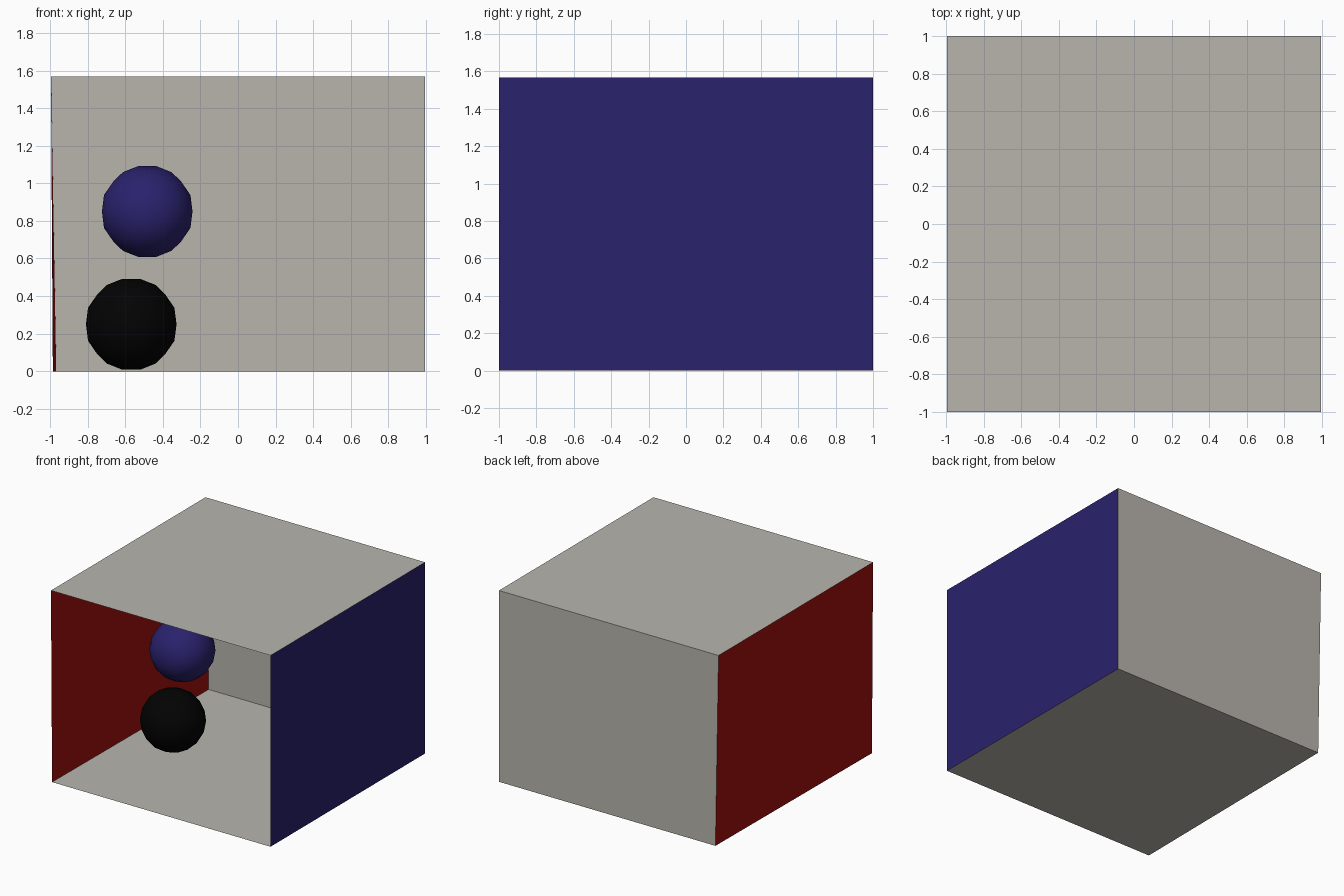
import bpy, bmesh, math
from mathutils import Color, Matrix

if "Cube" in bpy.data.objects:
    bpy.data.objects.remove(bpy.data.objects["Cube"])


def material(name, rgb):
    # display colours converted to linear
    mat = bpy.data.materials.new(name)
    mat.diffuse_color = (*Color(rgb).from_srgb_to_scene_linear(), 1)
    mat.use_nodes = True
    mat.node_tree.nodes["Principled BSDF"].inputs["Base Color"].default_value = mat.diffuse_color
    return mat


GREY = material("warm_grey", (0.725, 0.71, 0.68))
RED = material("red", (0.63, 0.065, 0.05))
BLUE = material("blue", (0.161, 0.133, 0.427))
BLACK = material("black", (0.01, 0.01, 0.01))


def add_object(name, mesh, mat):
    mesh.materials.append(mat)
    obj = bpy.data.objects.new(name, mesh)
    bpy.context.collection.objects.link(obj)
    return obj


def panel(name, corners, mat):
    mesh = bpy.data.meshes.new(name)
    mesh.from_pydata(corners, [], [tuple(range(len(corners)))])
    add_object(name, mesh, mat)


def ball(name, location, radius, mat):
    # icosahedron with each edge split in three, pushed out to a sphere
    bm = bmesh.new()
    bmesh.ops.create_icosphere(bm, subdivisions=1, radius=1)
    bmesh.ops.subdivide_edges(bm, edges=bm.edges[:], cuts=2, use_grid_fill=True)
    for v in bm.verts:
        v.co = v.co.normalized() * radius
    bm.transform(Matrix.Rotation(math.radians(-31.7), 4, 'Y'))
    for f in bm.faces:
        f.smooth = True
    mesh = bpy.data.meshes.new(name)
    bm.to_mesh(mesh)
    bm.free()
    add_object(name, mesh, mat).location = location


# Room corners: the left wall leans outward slightly
W, H = 0.995, 1.567
flf, flb = (-0.985, -1, 0), (-0.967, 1, 0)      # floor, left front / back
frf, frb = (W, -1, 0), (W, 1, 0)                # floor, right front / back
clf, clb = (-W, -1, H), (-W, 1, H)              # ceiling, left
crf, crb = (W, -1, H), (W, 1, H)                # ceiling, right

# Open-fronted room, normals facing inward
panel("floor", [flf, frf, frb, flb], GREY)
panel("ceiling", [clf, clb, crb, crf], GREY)
panel("back_wall", [flb, frb, crb, clb], GREY)
panel("right_wall", [frf, crf, crb, frb], BLUE)
panel("left_wall", [flf, flb, clb, clf], RED)

# Two balls, one above the other
ball("upper_ball", (-0.483, -0.03, 0.85), 0.246, BLUE)
ball("lower_ball", (-0.568, -0.03, 0.25), 0.246, BLACK)
